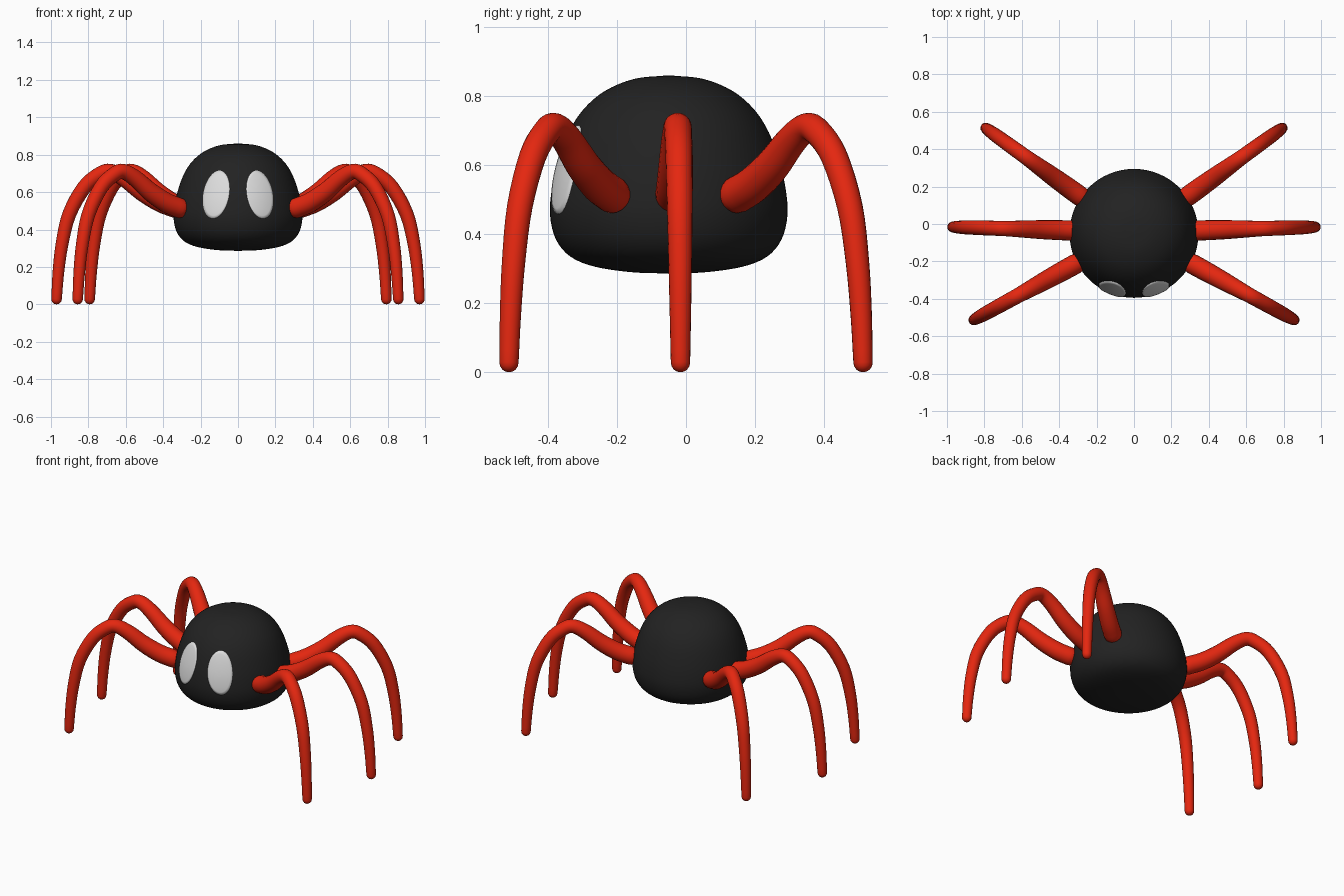
import bpy, bmesh, math
from mathutils import Vector

if "Cube" in bpy.data.objects:
    bpy.data.objects.remove(bpy.data.objects["Cube"])


def material(name, rgb):
    m = bpy.data.materials.new(name)
    m.diffuse_color = (*rgb, 1)
    m.use_nodes = True
    m.node_tree.nodes["Principled BSDF"].inputs["Base Color"].default_value = m.diffuse_color
    return m


BLACK = material("black", (0.016, 0.016, 0.016))
RED = material("red", (0.78, 0.02, 0.005))
WHITE = material("white", (0.72, 0.72, 0.72))
BODY_Y = -0.05


def smooth_path(pts, steps):
    """Catmull-Rom curve through tuples of any size."""
    pts = [Vector(p) for p in pts]
    pts = [2 * pts[0] - pts[1]] + pts + [2 * pts[-1] - pts[-2]]
    out = []
    for a, b, c, d in zip(pts, pts[1:], pts[2:], pts[3:]):
        for i in range(steps):
            t = i / steps
            out.append(0.5 * (2 * b + (c - a) * t + (2 * a - 5 * b + 4 * c - d) * t * t
                              + (3 * b - a - 3 * c + d) * t ** 3))
    return out + [pts[-2]]


def finish(name, bm, mat):
    bmesh.ops.recalc_face_normals(bm, faces=bm.faces)
    mesh = bpy.data.meshes.new(name)
    bm.to_mesh(mesh)
    bm.free()
    mesh.materials.append(mat)
    mesh.shade_smooth()
    obj = bpy.data.objects.new(name, mesh)
    bpy.context.collection.objects.link(obj)
    return obj


def loft(bm, rings):
    """Skin closed rings of points and cap both ends."""
    rows = [[bm.verts.new(p) for p in ring] for ring in rings]
    n = len(rows[0])
    for a, b in zip(rows, rows[1:]):
        for i in range(n):
            j = (i + 1) % n
            bm.faces.new((a[i], a[j], b[j], b[i]))
    bm.faces.new(rows[0][::-1])
    bm.faces.new(rows[-1])


# Body: rounded dome, profile as (radius, height)
profile = smooth_path([(0.005, 0.286), (0.11, 0.29), (0.215, 0.306), (0.285, 0.335),
                       (0.327, 0.385), (0.344, 0.455), (0.339, 0.53), (0.321, 0.61),
                       (0.29, 0.695), (0.247, 0.762), (0.185, 0.815), (0.1, 0.85),
                       (0.005, 0.86)], 4)
SEG = 64
bm = bmesh.new()
loft(bm, [[(r * math.cos(2 * math.pi * i / SEG), BODY_Y + r * math.sin(2 * math.pi * i / SEG), z)
           for i in range(SEG)] for r, z in profile])
finish("body", bm, BLACK)


def body_radius(z):
    for (r0, z0), (r1, z1) in zip(profile, profile[1:]):
        if z0 <= z <= z1:
            return r0 + (r1 - r0) * (z - z0) / (z1 - z0)
    return 0


# Eyes: tilted ovals laid onto the front of the body
def eye(name, side):
    bm = bmesh.new()
    tilt = math.radians(11)

    def point(f, a):
        u, v = 0.069 * f * math.cos(a), 0.13 * f * math.sin(a)
        x = 0.116 + u * math.cos(tilt) - v * math.sin(tilt)
        z = 0.587 + u * math.sin(tilt) + v * math.cos(tilt)
        r = body_radius(z) + 0.006
        return (side * x, BODY_Y - math.sqrt(r * r - x * x), z)

    rings = [[point(k / 8, 2 * math.pi * i / 40) for i in range(40)] for k in range(8, 0, -1)]
    rows = [[bm.verts.new(p) for p in ring] for ring in rings]
    # rim sinks into the body
    rows.insert(0, [bm.verts.new((x, y + 0.009, z)) for x, y, z in rings[0]])
    for a, b in zip(rows, rows[1:]):
        for i in range(40):
            j = (i + 1) % 40
            bm.faces.new((a[i], a[j], b[j], b[i]))
    bm.faces.new(rows[-1])
    obj = finish(name, bm, WHITE)
    # the plate faces forward
    if sum(p.normal.y for p in obj.data.polygons) > 0:
        obj.data.flip_normals()


# Legs: (distance from hip to foot, height, thickness)
LEG = [(0, 0.515, 0.054), (0.13, 0.545, 0.053), (0.28, 0.6, 0.05), (0.43, 0.672, 0.045),
       (0.55, 0.71, 0.041), (0.64, 0.695, 0.04), (0.77, 0.625, 0.039), (0.895, 0.48, 0.037),
       (0.955, 0.32, 0.034), (0.985, 0.17, 0.031), (1, 0.028, 0.028)]


def leg(name, hip, foot):
    hip, foot = Vector((*hip, 0)), Vector((*foot, 0))
    across = (foot - hip).cross(Vector((0, 0, 1))).normalized()
    path = smooth_path(LEG, 4)
    centres = [hip.lerp(foot, t) + Vector((0, 0, z)) for t, z, r in path]
    radii = [p[2] for p in path]
    rings = []

    def ring(c, tangent, r):
        up = tangent.cross(across).normalized()
        rings.append([c + r * (across * math.cos(2 * math.pi * i / 20)
                               + up * math.sin(2 * math.pi * i / 20)) for i in range(20)])

    last = len(centres) - 1
    for k, (c, r) in enumerate(zip(centres, radii)):
        tangent = (centres[min(k + 1, last)] - centres[max(k - 1, 0)]).normalized()
        # rounded tips at hip and foot
        caps = [math.radians(a) for a in (87, 65, 45, 22)]
        if k == 0:
            for a in caps:
                ring(c - tangent * r * math.sin(a), tangent, r * math.cos(a))
        ring(c, tangent, r)
        if k == last:
            for a in caps[::-1]:
                ring(c + tangent * r * math.sin(a), tangent, r * math.cos(a))
    bm = bmesh.new()
    loft(bm, rings)
    finish(name, bm, RED)


for label, s in (("right", 1), ("left", -1)):
    eye(label + "_eye", s)
    leg(label + "_front_leg", (s * 0.315, -0.215), (s * 0.857, -0.513))
    leg(label + "_middle_leg", (s * 0.33, -0.035), (s * 0.97, -0.016))
    leg(label + "_back_leg", (s * 0.29, 0.15), (s * 0.793, 0.513))
